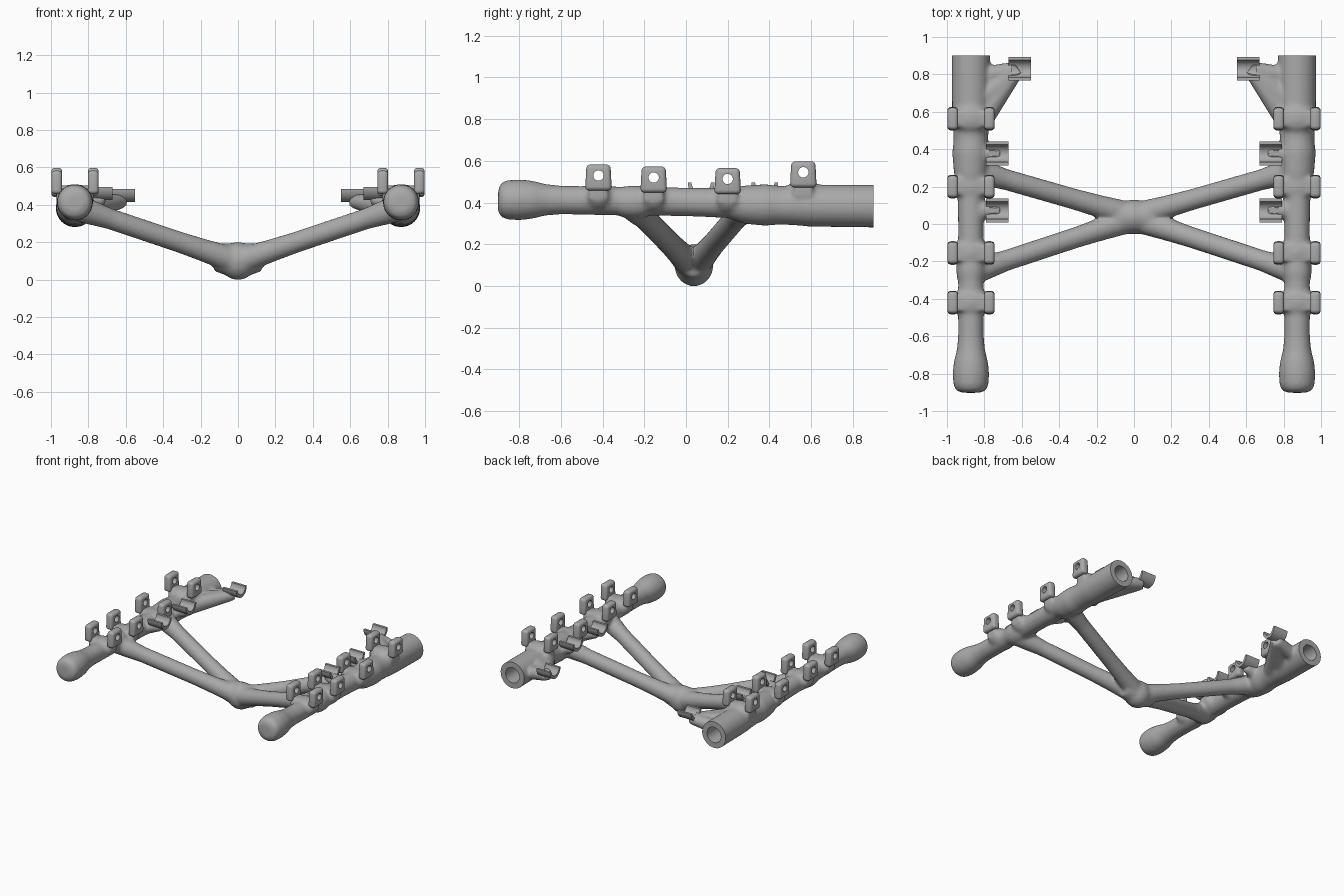
import bpy, bmesh, math
from mathutils import Vector, Matrix

cube = bpy.data.objects.get("Cube")
if cube:
    bpy.data.objects.remove(cube, do_unlink=True)

grey = bpy.data.materials.new("plain grey")
grey.use_nodes = True
grey.diffuse_color = (0.4, 0.4, 0.4, 1)
grey.node_tree.nodes["Principled BSDF"].inputs["Base Color"].default_value = (0.4, 0.4, 0.4, 1)

RAIL_X = 0.872
LUGS = [(-0.42, 0.525), (-0.155, 0.515), (0.2, 0.508), (0.563, 0.54)]
CRADLES = [(0.73, 0.073, 0.495), (0.73, 0.378, 0.495), (0.61, 0.83, 0.485)]


def new_object(name, bm):
    bmesh.ops.recalc_face_normals(bm, faces=bm.faces)
    mesh = bpy.data.meshes.new(name)
    bm.to_mesh(mesh)
    bm.free()
    mesh.materials.append(grey)
    ob = bpy.data.objects.new(name, mesh)
    bpy.context.collection.objects.link(ob)
    return ob


def tube(bm, stations, sides=32):
    """Closed round skin through (point, radius) stations."""
    pts = [Vector(p) for p, r in stations]
    turn = (pts[-1] - pts[0]).to_track_quat('Z', 'Y')
    rings = []
    for p, (_, r) in zip(pts, stations):
        rings.append([bm.verts.new(p + turn @ Vector((r * math.cos(a), r * math.sin(a), 0)))
                      for a in (math.tau * i / sides for i in range(sides))])
    for a, b in zip(rings, rings[1:]):
        for i in range(sides):
            j = (i + 1) % sides
            bm.faces.new((a[i], a[j], b[j], b[i]))
    bm.faces.new(rings[0][::-1])
    bm.faces.new(rings[-1])


def ball(bm, centre, size):
    bmesh.ops.create_uvsphere(bm, u_segments=32, v_segments=20, radius=1,
                              matrix=Matrix.Translation(centre) @ Matrix.Diagonal((*size, 1)))


def block(bm, centre, size):
    bmesh.ops.create_cube(bm, size=1,
                          matrix=Matrix.Translation(centre) @ Matrix.Diagonal((*size, 1)))


def finish(ob, angle=35):
    bpy.ops.object.select_all(action='DESELECT')
    ob.select_set(True)
    bpy.context.view_layer.objects.active = ob
    for m in list(ob.modifiers):
        bpy.ops.object.modifier_apply(modifier=m.name)
    bpy.ops.object.shade_smooth_by_angle(angle=math.radians(angle))


def cut(ob, cutter):
    m = ob.modifiers.new("cut", 'BOOLEAN')
    m.operation = 'DIFFERENCE'
    m.solver = 'EXACT'
    m.object = cutter
    cutter.hide_render = True
    cutter.hide_set(True)


# Frame: rails, crossing arms and hub, blended into one skin
bm = bmesh.new()
rail = [(-0.902, 0.05, 0.413), (-0.89, 0.08, 0.413), (-0.86, 0.094, 0.413), (-0.8, 0.098, 0.413),
        (-0.74, 0.092, 0.413), (-0.67, 0.075, 0.413), (-0.6, 0.069, 0.412), (0.0, 0.069, 0.403),
        (0.2, 0.072, 0.398), (0.28, 0.092, 0.39), (0.38, 0.1, 0.388), (0.45, 0.093, 0.387),
        (0.52, 0.095, 0.386), (0.6, 0.101, 0.385), (0.96, 0.103, 0.382)]
for s in (-1, 1):
    tube(bm, [((s * RAIL_X, y, z), r) for y, r, z in rail])
    # crossing arms with flared roots
    for y_in, y_out in ((0.05, 0.285), (0.02, -0.25)):
        a, b = Vector((s * 0.03, y_in, 0.105)), Vector((s * 0.85, y_out, 0.38))
        tube(bm, [(a.lerp(b, t), r) for t, r in
                  ((0, 0.07), (0.2, 0.06), (0.35, 0.056), (0.8, 0.056), (0.92, 0.066), (1, 0.07))])
    ball(bm, (s * RAIL_X, -0.25, 0.402), (0.078, 0.13, 0.08))
    # saddles under each pair of lugs
    for y, z in LUGS:
        block(bm, (s * RAIL_X, y, z - 0.075), (0.2, 0.09, 0.075))
        ball(bm, (s * RAIL_X, y, z - 0.1), (0.1, 0.09, 0.07))
    # brackets reaching the cradles
    for x, y, z in CRADLES[:2]:
        tube(bm, [((s * 0.86, y, 0.4), 0.062), ((s * (x - 0.02), y, z - 0.062), 0.03)])
    for y, r in ((0.5, 0.07), (0.62, 0.075), (0.78, 0.055)):
        tube(bm, [((s * 0.86, y, 0.375), r), ((s * 0.62, 0.83, 0.42), 0.04)])
tube(bm, [((-0.13, 0.038, 0.115), 0.07), ((-0.07, 0.038, 0.11), 0.085),
          ((0.07, 0.038, 0.11), 0.085), ((0.13, 0.038, 0.115), 0.07)])
ball(bm, (0, 0.038, 0.099), (0.1, 0.094, 0.101))
frame = new_object("frame", bm)
m = frame.modifiers.new("blend", 'REMESH')
m.mode = 'VOXEL'
m.voxel_size = 0.011
m = frame.modifiers.new("soften", 'SMOOTH')
m.factor = 0.5
m.iterations = 10

# Cutters: rear trim, rail bores, gaps beside the rear cradles and trough clearances
bm = bmesh.new()
block(bm, (0, 1.0, 0.4), (3, 0.2, 1))
trim = new_object("rear_trim_cutter", bm)
bm = bmesh.new()
for s in (-1, 1):
    tube(bm, [((s * RAIL_X, 0.55, 0.382), 0.06), ((s * RAIL_X, 0.95, 0.382), 0.06)])
    tube(bm, [((s * 0.738, 0.885, 0.2), 0.032), ((s * 0.738, 0.885, 0.6), 0.032)])
    for x, y, z in CRADLES:
        tube(bm, [((s * (x - 0.09), y, z + 0.005), 0.046), ((s * (x + 0.045), y, z + 0.005), 0.046)])
bores = new_object("bore_cutter", bm)
cut(frame, trim)
cut(frame, bores)
finish(frame)

# Lugs: rounded upright plates with a cross hole
bm = bmesh.new()
for s in (-1, 1):
    for y, z in LUGS:
        tube(bm, [((s * 0.7, y, z + 0.005), 0.025), ((s * 1.05, y, z + 0.005), 0.025)], 24)
pins = new_object("lug_hole_cutter", bm)
for side, s in (("right", -1), ("left", 1)):
    for i, (y, z) in enumerate(LUGS):
        for place, x in (("inner", 0.774), ("outer", 0.969)):
            bm = bmesh.new()
            block(bm, (s * x, y, z - 0.005), (0.058, 0.128, 0.125))
            for v in bm.verts:                      # slight taper to the top
                if v.co.z > z:
                    v.co.y = y + (v.co.y - y) * 0.9
            lug = new_object(f"{side}_{place}_lug_{i + 1}", bm)
            m = lug.modifiers.new("round", 'BEVEL')
            m.width = 0.02
            m.segments = 4
            cut(lug, pins)
            finish(lug)

# Cradles: open half-round troughs beside the rails
for side, s in (("right", -1), ("left", 1)):
    for i, (x, y, z) in enumerate(CRADLES):
        bm = bmesh.new()
        arc = [math.pi * (1 + k / 20) for k in range(21)]
        outline = [(0.064 * math.cos(a), 0.07 * math.sin(a)) for a in arc]
        outline += [(0.046 * math.cos(a), 0.046 * math.sin(a)) for a in reversed(arc)]
        face = bm.faces.new([bm.verts.new((s * x - 0.06, y + u, z + w)) for u, w in outline])
        out = bmesh.ops.extrude_face_region(bm, geom=[face])
        bmesh.ops.translate(bm, vec=(0.12, 0, 0),
                            verts=[v for v in out["geom"] if isinstance(v, bmesh.types.BMVert)])
        finish(new_object(f"{side}_cradle_{i + 1}", bm))
